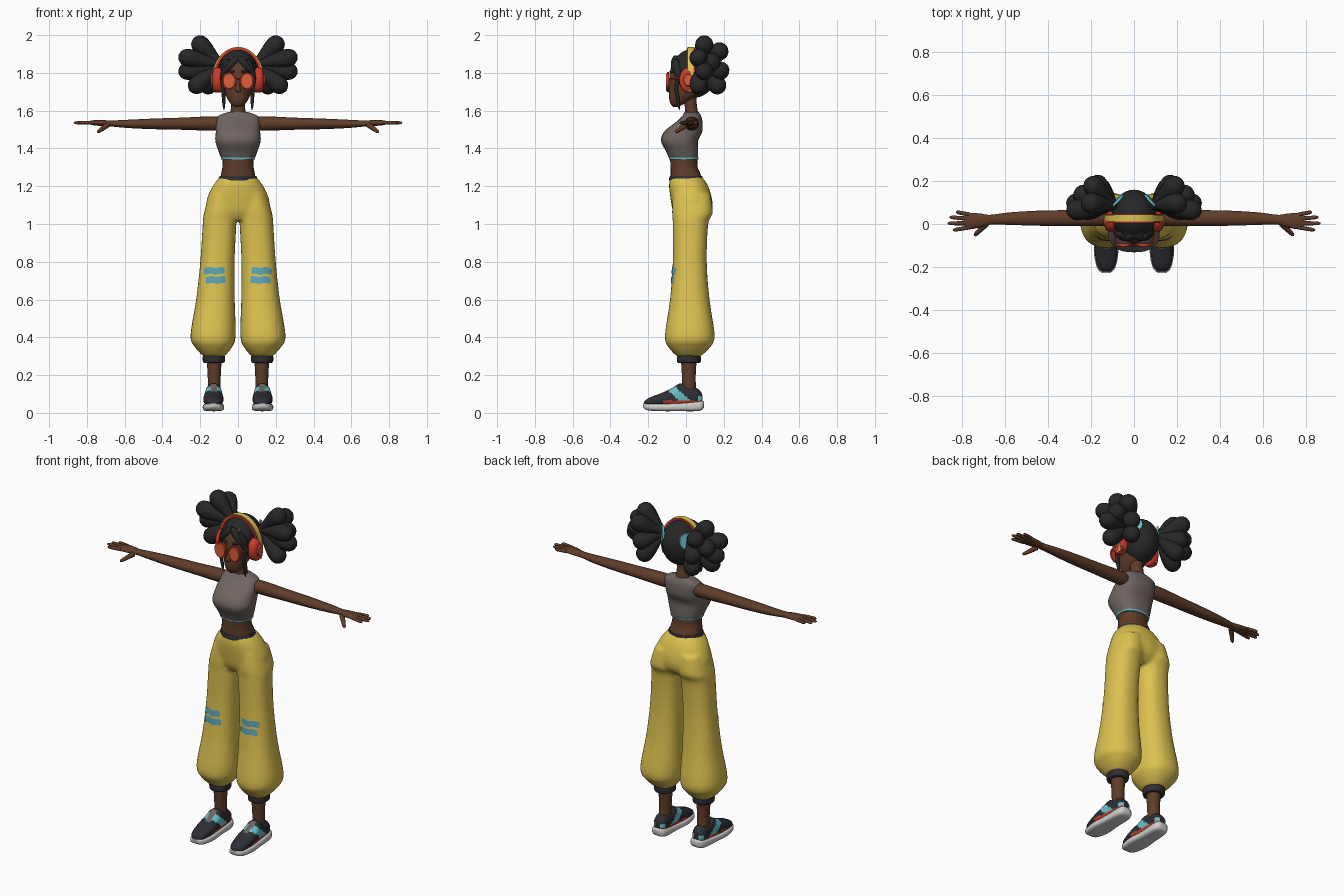
import bpy, bmesh
from math import cos, sin, pi, radians, copysign
from mathutils import Vector

cube = bpy.data.objects.get("Cube")
if cube:
    bpy.data.objects.remove(cube, do_unlink=True)


def colour(name, r, g, b):
    m = bpy.data.materials.new(name)
    m.use_nodes = True
    m.diffuse_color = (r, g, b, 1)
    node = m.node_tree.nodes["Principled BSDF"]
    node.inputs["Base Color"].default_value = (r, g, b, 1)
    node.inputs["Roughness"].default_value = 0.8
    return m


SKIN = colour("brown skin", .115, .046, .022)
HAIR = colour("black hair", .02, .02, .021)
GREY = colour("warm grey", .16, .13, .12)
YELLOW = colour("yellow", .72, .54, .08)
BLUE = colour("patch blue", .11, .38, .47)
TEAL = colour("teal", .14, .52, .58)
RED = colour("red", .6, .045, .025)
ORANGE = colour("orange lens", .75, .11, .04)
WHITE = colour("sole white", .62, .62, .6)
CHARCOAL = colour("charcoal", .026, .027, .034)


def skin_rings(bm, rings):
    """Bridge closed rings of points and cap both ends."""
    rows = [[bm.verts.new(p) for p in ring] for ring in rings]
    n = len(rows[0])
    for lo, hi in zip(rows, rows[1:]):
        for i in range(n):
            j = (i + 1) % n
            bm.faces.new((lo[i], lo[j], hi[j], hi[i]))
    bm.faces.new(rows[0][::-1])
    bm.faces.new(rows[-1])


def smooth_rows(rows, steps):
    """Catmull-Rom interpolation of number rows."""
    out = []
    for i in range(len(rows) - 1):
        p, q, r, s = rows[max(i - 1, 0)], rows[i], rows[i + 1], rows[min(i + 2, len(rows) - 1)]
        for k in range(steps):
            t = k / steps
            out.append([b + t * (c - a + t * (2*a - 5*b + 4*c - d + t * (3*b - a - 3*c + d))) / 2
                        for a, b, c, d in zip(p, q, r, s)])
    return out + [rows[-1]]


def loft(bm, rows, axis="Z", n=24, power=2, steps=4, place=None):
    """Rows: position along axis, centre a, centre b, radius a, radius b."""
    rings = []
    for t, a, b, ra, rb in smooth_rows(rows, steps):
        ring = []
        for i in range(n):
            c, s = cos(2 * pi * i / n), sin(2 * pi * i / n)
            u = a + max(ra, .001) * copysign(abs(c) ** (2 / power), c)
            v = b + max(rb, .001) * copysign(abs(s) ** (2 / power), s)
            p = Vector({"X": (t, u, v), "Y": (u, t, v), "Z": (u, v, t)}[axis])
            ring.append(place(p) if place else p)
        rings.append(ring)
    skin_rings(bm, rings)


def spike(bm, start, end, profile, flat=1, n=14):
    """Straight tapering form; profile holds (fraction of length, radius)."""
    start, end = Vector(start), Vector(end)
    d = end - start
    q = d.to_track_quat("Z", "Y")
    loft(bm, [(t * d.length, 0, 0, r, r * flat) for t, r in profile],
         n=n, place=lambda p: start + q @ p)


def finish(name, bm, mats, mirror=False, rule=None):
    bmesh.ops.recalc_face_normals(bm, faces=bm.faces)
    for f in bm.faces:
        f.material_index = rule(f.calc_center_median()) if rule else 0
    me = bpy.data.meshes.new(name)
    bm.to_mesh(me)
    bm.free()
    for m in mats:
        me.materials.append(m)
    ob = bpy.data.objects.new(name, me)
    bpy.context.collection.objects.link(ob)
    if mirror:
        ob.modifiers.new("Mirror", "MIRROR").use_mirror_merge = False
    bpy.ops.object.select_all(action="DESELECT")
    ob.select_set(True)
    bpy.context.view_layer.objects.active = ob
    bpy.ops.object.shade_smooth_by_angle(angle=radians(50))
    return ob


def part(name, mat, rows, mirror=False, **kw):
    bm = bmesh.new()
    loft(bm, rows, **kw)
    return finish(name, bm, [mat], mirror)


def spikes(name, mat, ends, profile, mirror=True, flat=1):
    bm = bmesh.new()
    for start, end in ends:
        spike(bm, start, end, profile, flat)
    return finish(name, bm, [mat], mirror)


# Trousers: hips and two legs fused into one smooth surface
bm = bmesh.new()
loft(bm, [(1.25, 0, 0, .095, .085), (1.2, 0, .014, .135, .104), (1.12, 0, .03, .168, .11),
          (1.06, 0, .032, .16, .1), (1.02, 0, .025, .1, .07)], power=2.2)
LEG = [(1.16, .005, .15, -.07, .13), (1.06, .003, .18, -.074, .142), (1, .008, .187, -.07, .118),
       (.8, .018, .2, -.07, .11), (.6, .017, .222, -.085, .125), (.41, .012, .252, -.112, .152),
       (.35, .03, .23, -.095, .13), (.3, .07, .185, -.05, .08)]
for side in (1, -1):
    loft(bm, [(z, side * (a + b) / 2, (c + d) / 2, (b - a) / 2, (d - c) / 2)
              for z, a, b, c, d in LEG], power=2.3)
trousers = finish("trousers", bm, [YELLOW])
fuse = trousers.modifiers.new("Fuse", "REMESH")
fuse.mode, fuse.voxel_size, fuse.use_smooth_shade = "VOXEL", .01, True
relax = trousers.modifiers.new("Relax", "SMOOTH")
relax.factor, relax.iterations = .5, 5

# Knee patches: thin strokes laid on the trouser fronts
bm = bmesh.new()
for z, shift in ((.752, .004), (.704, -.003)):
    cols = []
    for i in range(17):
        x = .068 + shift + .108 * i / 16
        h = .018 if 0 < i < 16 else .012
        wave = .003 * sin(i * .7)
        cols.append([bm.verts.new((x, -.2, z + wave + k * h)) for k in (-1, 0, 1)])
    for a, b in zip(cols, cols[1:]):
        for k in (0, 1):
            bm.faces.new((a[k], b[k], b[k + 1], a[k + 1]))
patches = finish("knee_patches", bm, [BLUE], True)
wrap = patches.modifiers.new("Wrap", "SHRINKWRAP")
wrap.target, wrap.offset = trousers, .004
wrap.wrap_method, wrap.use_project_y = "PROJECT", True

part("waistband", CHARCOAL, [(1.23, 0, 0, .104, .09), (1.243, 0, 0, .102, .089), (1.255, 0, 0, .096, .085)])
part("trouser_cuffs", CHARCOAL, [(.265, .128, .015, .05, .056), (.272, .128, .015, .058, .063),
     (.3, .128, .015, .058, .063), (.312, .128, .015, .05, .056)], True)
part("ankles", SKIN, [(.09, .127, .02, .034, .038), (.18, .126, .015, .034, .036),
     (.29, .126, .015, .04, .042)], True)

# Shoes
part("shoe_soles", WHITE, [(-.228, .13, .04, .018, .01), (-.205, .13, .032, .042, .018),
     (-.13, .13, .03, .057, .021), (-.03, .13, .031, .05, .022), (.05, .128, .035, .047, .026),
     (.085, .128, .04, .038, .024), (.096, .128, .045, .02, .014)], True, axis="Y", power=3.5)


def shoe_rule(c):
    middle = abs(c.x - .128) < .016
    if c.z < .066 and c.y > -.12:
        return 2
    if middle and -.11 < c.y < -.035 and c.z > .1:
        return 3
    stripe = abs(c.y + .045 - (.1 - c.z) * 1.1) < .03
    return 1 if not middle and (stripe or (c.y > .065 and c.z < .09)) else 0


bm = bmesh.new()
loft(bm, [(-.222, .13, .052, .018, .008), (-.195, .13, .058, .041, .022), (-.13, .13, .07, .053, .035),
          (-.075, .13, .08, .05, .051), (-.03, .129, .09, .045, .066), (.015, .128, .085, .043, .056),
          (.055, .128, .082, .04, .05), (.08, .128, .075, .03, .034), (.087, .128, .07, .015, .02)],
     axis="Y", n=40, power=2.3, steps=7)
finish("shoe_uppers", bm, [CHARCOAL, TEAL, RED, GREY], True, shoe_rule)

# Torso
part("waist", SKIN, [(1.2, 0, 0, .09, .08), (1.25, 0, 0, .092, .082), (1.3, 0, -.01, .083, .072),
     (1.345, 0, -.012, .082, .072), (1.39, 0, -.015, .085, .07)], power=2.2)
part("crop_top", GREY, [(1.345, 0, -.012, .088, .076), (1.385, 0, -.021, .103, .085),
     (1.44, 0, -.034, .12, .098), (1.49, 0, -.014, .117, .1), (1.54, 0, .017, .115, .07),
     (1.572, 0, .03, .105, .05), (1.592, 0, .03, .055, .038)], power=2.5, n=32)
part("top_hem", TEAL, [(1.342, 0, -.012, .0895, .0775), (1.351, 0, -.012, .091, .079)], power=2.5, n=32)
part("neck", SKIN, [(1.55, 0, .03, .05, .042), (1.6, 0, .029, .039, .033), (1.65, 0, .022, .037, .034),
     (1.71, 0, .02, .04, .04)])

# Arms and hands
part("arms", SKIN, [(.07, .03, 1.53, .03, .03), (.13, .03, 1.532, .038, .038), (.3, .028, 1.531, .037, .032),
     (.45, .027, 1.53, .035, .028), (.58, .025, 1.53, .029, .022), (.67, .02, 1.532, .023, .016),
     (.71, .017, 1.534, .031, .016), (.76, .014, 1.536, .038, .014), (.79, .014, 1.536, .034, .008)],
     True, axis="X")
FINGER = [(0, .01), (.5, .0095), (.88, .008), (1, .002)]
spikes("fingers", SKIN, [((.765, y, 1.536), (x, y + spread, 1.536)) for x, y, spread in
       ((.83, .044, .012), (.86, .024, .008), (.87, .004, -.001), (.845, -.015, -.014))], FINGER)
spikes("thumbs", SKIN, [((.69, 0, 1.525), (.745, -.055, 1.485))], [(0, .015), (.5, .012), (.88, .009), (1, .002)])

# Head and face
part("head", SKIN, [(1.62, 0, -.055, .014, .012), (1.634, 0, -.046, .036, .034), (1.66, 0, -.025, .055, .064),
     (1.7, 0, 0, .071, .09), (1.76, 0, .015, .081, .104), (1.82, 0, .02, .086, .102),
     (1.88, 0, .025, .07, .08), (1.91, 0, .03, .03, .035)], n=32)
spikes("nose", SKIN, [((0, -.08, 1.765), (0, -.094, 1.698))],
       [(0, .005), (.5, .01), (.85, .015), (1, .006)], False)
spikes("lips", SKIN, [((-.024, -.078, 1.667), (.024, -.078, 1.667))],
       [(0, .002), (.3, .01), (.7, .01), (1, .002)], False)
spikes("eyebrows", HAIR, [((.018, -.084, 1.806), (.07, -.052, 1.81))],
       [(0, .004), (.4, .007), (1, .002)])

# Round tinted glasses
part("glasses_frames", RED, [(-.1, .047, 1.757, .039, .047), (-.09, .047, 1.757, .039, .047)], True, axis="Y")
part("glasses_lenses", ORANGE, [(-.106, .047, 1.757, .031, .039), (-.098, .047, 1.757, .034, .042)], True, axis="Y")
ROD = [(0, .004), (1, .004)]
spikes("glasses_arms", RED, [((.083, -.094, 1.77), (.1, 0, 1.77)), ((-.002, -.1, 1.77), (.02, -.097, 1.77))], ROD)

# Hair cap, trimmed along the hairline
bm = bmesh.new()
bmesh.ops.create_uvsphere(bm, u_segments=32, v_segments=20, radius=1)
for v in bm.verts:
    v.co = Vector((v.co.x * .104, .04 + v.co.y * .12, 1.798 + v.co.z * .13))
cut = bmesh.ops.bisect_plane(bm, geom=bm.verts[:] + bm.edges[:] + bm.faces[:], clear_inner=True,
                             plane_co=(0, -.09, 1.868), plane_no=(0, .16, .115))
bmesh.ops.contextual_create(bm, geom=[e for e in cut["geom_cut"] if isinstance(e, bmesh.types.BMEdge)])
finish("hair_cap", bm, [HAIR])
spikes("hair_fringe", HAIR, [((.0, -.055, 1.885), (.078, -.062, 1.8)), ((.05, -.055, 1.87), (.088, -.03, 1.74))],
       [(0, .012), (.3, .022), (.7, .018), (1, .004)])
spikes("hair_locks", HAIR, [((.086, -.045, 1.8), (.076, -.055, 1.68)), ((.078, -.053, 1.72), (.074, -.035, 1.605))],
       [(0, .008), (.4, .01), (.8, .007), (1, .002)])

# Bunches: teardrop lobes fanning from each tie
TIPS = [(.235, .1, 1.983), (.22, .205, 1.935), (.315, .06, 1.89), (.315, .1, 1.8),
        (.255, .06, 1.705), (.2, .215, 1.8), (.18, .19, 1.7), (.28, .15, 1.86)]
spikes("hair_bunches", HAIR, [((.085, .085, 1.845), tip) for tip in TIPS],
       [(0, .018), (.25, .026), (.6, .045), (.82, .047), (.95, .03), (1, .006)])
spikes("hair_ties", TEAL, [((.083, .1, 1.845), (.09, .107, 1.846))], [(0, .05), (1, .047)])

# Headphones


def band(name, mat, a, b, half_width, thick):
    rings = []
    for i in range(49):
        t = radians(-22 + 224 * i / 48)
        rings.append([((a + k) * cos(t), .026 + w, 1.765 + (b + k) * sin(t)) for k, w in
                      ((0, -half_width), (0, half_width), (thick, half_width), (thick, -half_width))])
    bm = bmesh.new()
    skin_rings(bm, rings)
    finish(name, bm, [mat])


band("headband_lining", RED, .118, .157, .021, .013)
band("headband", YELLOW, .128, .162, .015, .01)
part("ear_cushions", RED, [(.085, .012, 1.762, .04, .058), (.092, .012, 1.762, .047, .066),
     (.118, .012, 1.762, .047, .066), (.13, .012, 1.762, .04, .056), (.136, .012, 1.762, .028, .04)],
     True, axis="X")
part("ear_caps", ORANGE, [(.13, .012, 1.762, .028, .038), (.142, .012, 1.762, .022, .03)], True, axis="X")
